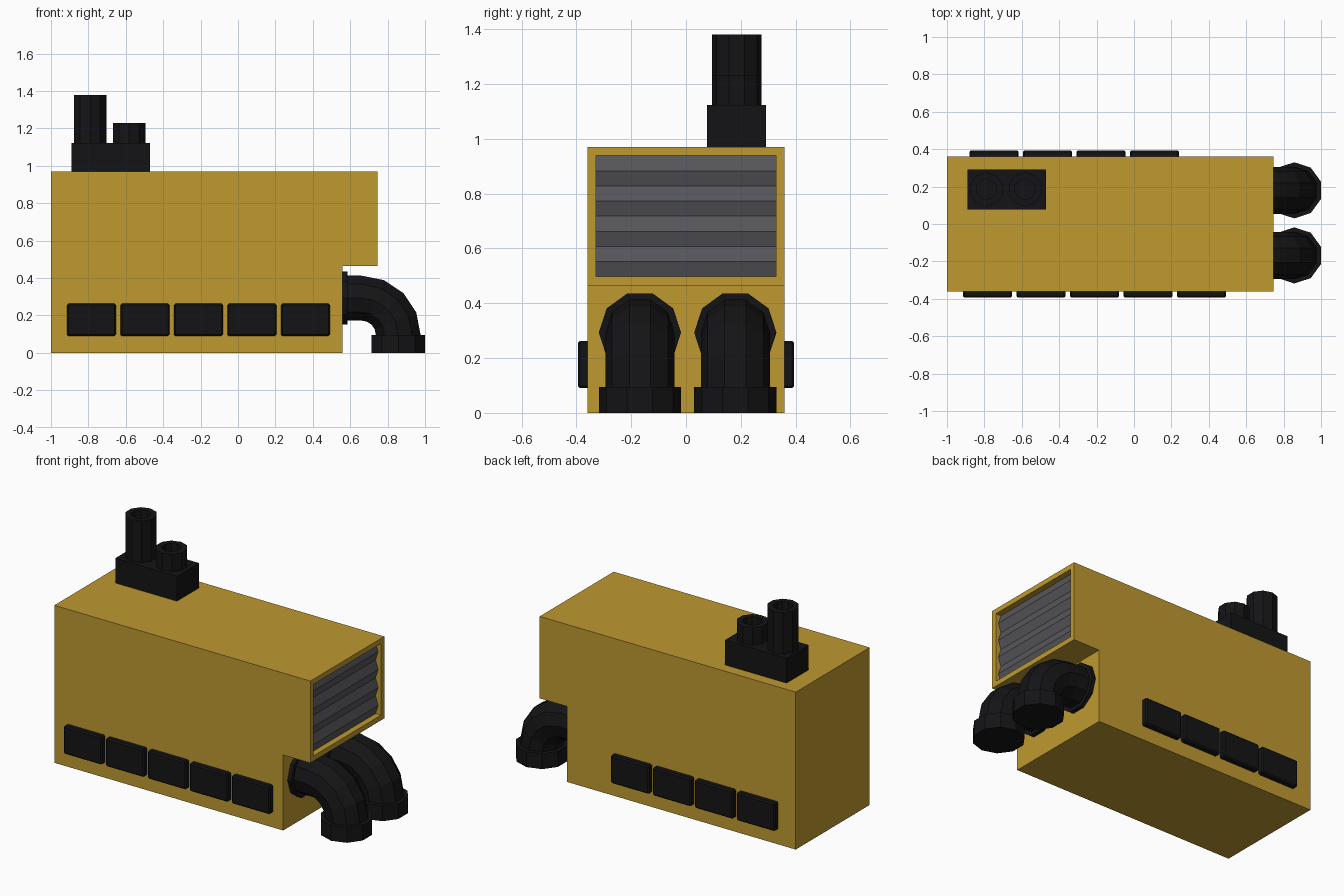
import bpy, bmesh, math
from mathutils import Vector

if "Cube" in bpy.data.objects:
    bpy.data.objects.remove(bpy.data.objects["Cube"])


def material(name, rgb):
    m = bpy.data.materials.new(name)
    m.diffuse_color = (*rgb, 1)
    m.use_nodes = True
    m.node_tree.nodes["Principled BSDF"].inputs["Base Color"].default_value = m.diffuse_color
    return m


YELLOW = material("yellow_paint", (0.52, 0.32, 0.03))
BLACK = material("black_metal", (0.007, 0.007, 0.008))
GREY = material("grey_shutter", (0.095, 0.095, 0.105))


def finish(name, bm, mat):
    bmesh.ops.recalc_face_normals(bm, faces=bm.faces)
    me = bpy.data.meshes.new(name)
    bm.to_mesh(me)
    bm.free()
    ob = bpy.data.objects.new(name, me)
    me.materials.append(mat)
    bpy.context.collection.objects.link(ob)
    return ob


def extrude_profile(points, y0, y1):
    """Closed x-z outline extruded along y."""
    bm = bmesh.new()
    face = bm.faces.new([bm.verts.new((x, y0, z)) for x, z in points])
    ext = bmesh.ops.extrude_face_region(bm, geom=[face])["geom"]
    verts = [v for v in ext if isinstance(v, bmesh.types.BMVert)]
    bmesh.ops.translate(bm, verts=verts, vec=(0, y1 - y0, 0))
    bmesh.ops.recalc_face_normals(bm, faces=bm.faces)
    return bm


def box(name, x0, x1, y0, y1, z0, z1, mat, bevel=0):
    bm = extrude_profile([(x0, z0), (x1, z0), (x1, z1), (x0, z1)], y0, y1)
    if bevel:
        bmesh.ops.bevel(bm, geom=bm.edges[:], offset=bevel, segments=1, affect='EDGES')
    return finish(name, bm, mat)


def loft(name, y, rings, sides=10):
    """Ten-sided pipe through rings (x, z, radius, tilt in degrees from vertical section)."""
    bm = bmesh.new()
    loops = []
    for x, z, r, tilt in rings:
        t = math.radians(tilt)
        u = Vector((math.sin(t), 0, math.cos(t)))
        angles = [2 * math.pi * k / sides for k in range(sides)]
        loops.append([bm.verts.new(Vector((x, y, z)) + u * (r * math.sin(a))
                                   + Vector((0, r * math.cos(a), 0))) for a in angles])
    for a, b in zip(loops, loops[1:]):
        for k in range(sides):
            j = (k + 1) % sides
            bm.faces.new((a[k], a[j], b[j], b[k]))
    bm.faces.new(loops[0])
    bm.faces.new(loops[-1])
    return finish(name, bm, BLACK)


# Body with notched lower end and a recessed opening in the upper end face
bm = extrude_profile([(-1, 0), (0.56, 0), (0.56, 0.465), (0.745, 0.465),
                      (0.745, 0.97), (-1, 0.97)], -0.36, 0.36)
end = max(bm.faces, key=lambda f: f.calc_center_median().x)
bmesh.ops.inset_region(bm, faces=[end], thickness=0.032, use_even_offset=True)
inner = bmesh.ops.extrude_discrete_faces(bm, faces=[end])["faces"][0]
bmesh.ops.translate(bm, verts=inner.verts[:], vec=(-0.05, 0, 0))
finish("body", bm, YELLOW)

# Corrugated shutter inside the opening
folds = 8
step = (0.938 - 0.497) / folds
outline = [(0.708 + 0.018 * (i % 2), 0.938 - i * step) for i in range(folds + 1)]
outline += [(0.697, 0.497), (0.697, 0.938)]
finish("shutter", extrude_profile(outline, -0.328, 0.328), GREY)

# Side panels, five on the front and four on the back
for i in range(5):
    x = -0.915 + 0.286 * i
    box(f"front_panel_{i + 1}", x, x + 0.262, -0.394, -0.35, 0.09, 0.263, BLACK, 0.008)
for i in range(4):
    x = -0.88 + 0.286 * i
    box(f"back_panel_{i + 1}", x, x + 0.262, 0.35, 0.394, 0.09, 0.263, BLACK, 0.008)

# Exhaust base and two hollow stacks
box("exhaust_base", -0.89, -0.47, 0.077, 0.292, 0.965, 1.123, BLACK)
for name, x, top in (("tall_stack", -0.79, 1.38), ("short_stack", -0.582, 1.23)):
    loft(name, 0.185, [(x, 1.11, 0.091, 90), (x, top, 0.091, 90),
                       (x, top, 0.056, 90), (x, top - 0.09, 0.056, 90)])

# Elbow pipes with a wall flange and a ground collar
R, cx, cz = 0.198, 0.659, 0.095
for name, y in (("front_elbow", -0.168), ("back_elbow", 0.18)):
    rings = [(0.55, cz + R, 0.15, 0), (0.585, cz + R, 0.15, 0), (0.585, cz + R, 0.126, 0)]
    for i in range(5):
        t = math.radians(22.5 * i)
        rings.append((cx + R * math.sin(t), cz + R * math.cos(t), 0.126, 22.5 * i))
    rings += [(cx + R, cz, 0.15, 90), (cx + R, 0, 0.15, 90)]
    loft(name, y, rings)
